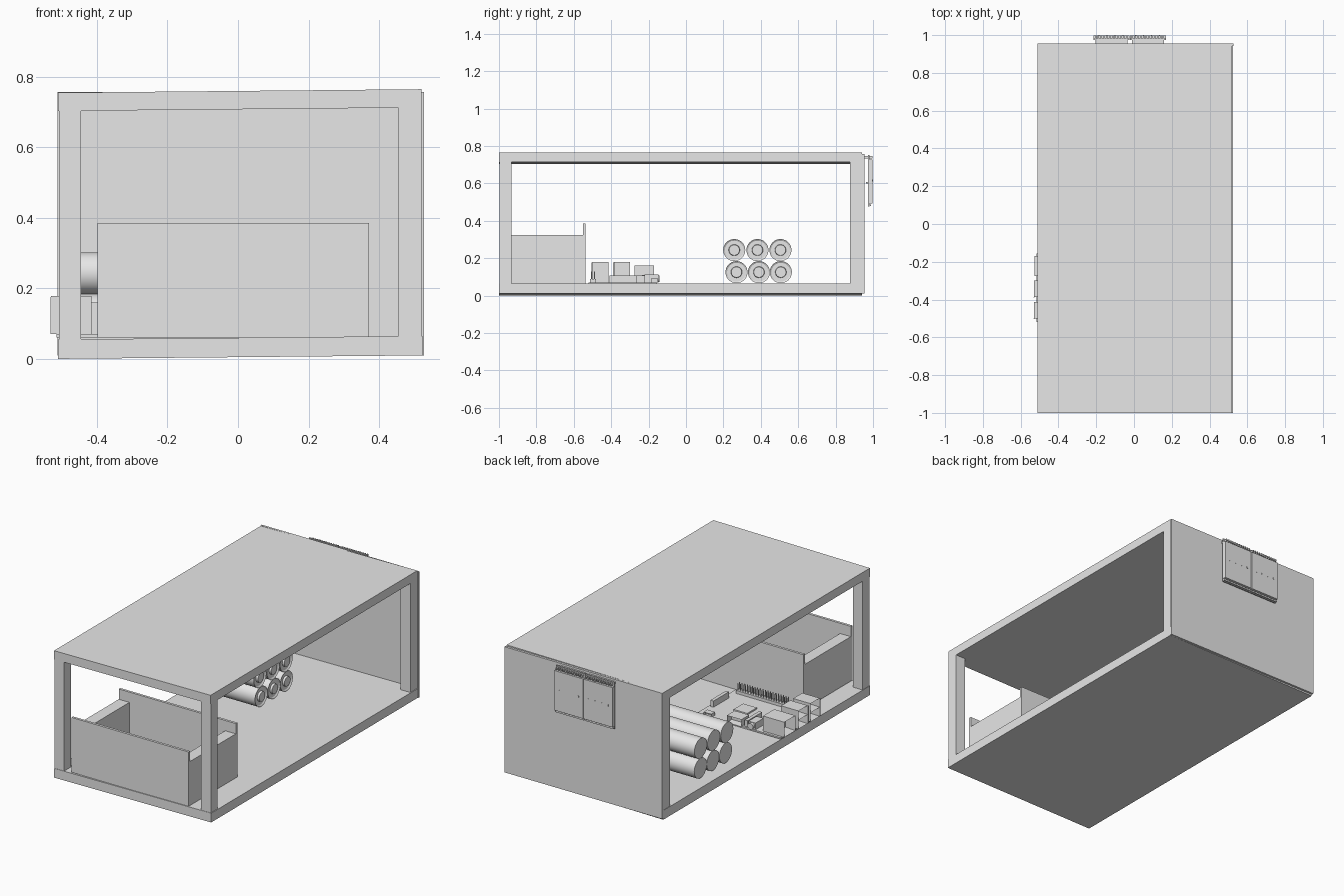
import bpy
import bmesh
from math import pi
from mathutils import Matrix, Vector

if "Cube" in bpy.data.objects:
    bpy.data.objects.remove(bpy.data.objects["Cube"])

grey = bpy.data.materials.new("light_grey")
grey.use_nodes = True
grey.diffuse_color = (0.8, 0.8, 0.8, 1)
grey.node_tree.nodes["Principled BSDF"].inputs["Base Color"].default_value = (0.8, 0.8, 0.8, 1)

TILT = 0.0095  # slight sideways slope of the frame


def finish(name, bm):
    mesh = bpy.data.meshes.new(name)
    bm.normal_update()
    bm.to_mesh(mesh)
    bm.free()
    mesh.materials.append(grey)
    obj = bpy.data.objects.new(name, mesh)
    bpy.context.collection.objects.link(obj)
    return obj


def add_box(bm, x, y, z):
    lo, hi = Vector((x[0], y[0], z[0])), Vector((x[1], y[1], z[1]))
    mat = Matrix.Translation((lo + hi) / 2) @ Matrix.Diagonal((*(hi - lo), 1))
    return bmesh.ops.create_cube(bm, size=1, matrix=mat)["verts"]


def box(name, x, y, z, tilted=False):
    bm = bmesh.new()
    for v in add_box(bm, x, y, z):
        if tilted:
            v.co.z += TILT * (v.co.x + 0.51)
    return finish(name, bm)


def socket(name, x, y, z, facing, rim=0.007, depth=0.06):
    """Box with a recessed opening on the side it faces."""
    bm = bmesh.new()
    add_box(bm, x, y, z)
    bm.normal_update()
    face = max(bm.faces, key=lambda f: f.normal.dot(facing))
    bmesh.ops.inset_region(bm, faces=[face], thickness=rim)
    bmesh.ops.translate(bm, verts=face.verts, vec=-depth * Vector(facing))
    return finish(name, bm)


def add_cylinder(bm, centre, radius, length, axis="X", sides=40):
    turn = Matrix.Rotation(pi / 2, 4, "Y" if axis == "X" else "X")
    made = bmesh.ops.create_cone(bm, cap_ends=True, segments=sides, radius1=radius,
                                 radius2=radius, depth=length,
                                 matrix=Matrix.Translation(centre) @ turn)
    for f in {f for v in made["verts"] for f in v.link_faces}:
        f.smooth = len(f.verts) == 4


# Frame: two slabs, four posts and the back wall
box("bottom_slab", (-0.51, 0.524), (-1, 0.942), (0, 0.055), True)
box("top_slab", (-0.51, 0.52), (-1, 0.942), (0.703, 0.755), True)
for side, xs in (("right", (-0.508, -0.445)), ("left", (0.455, 0.52))):
    for end, ys in (("front", (-0.998, -0.933)), ("back", (0.877, 0.942))):
        box(f"{end}_{side}_post", xs, ys, (0.054, 0.704), True)
box("back_wall", (-0.512, 0.527), (0.942, 0.955), (0.01, 0.757))

# Open tray at the front: tall end plates, lower thick sides
TX, TZ = (-0.398, 0.372), 0.06
box("tray_front", TX, (-0.995, -0.98), (TZ, 0.386))
box("tray_back", TX, (-0.552, -0.537), (TZ, 0.386))
box("tray_side_right", (TX[0], TX[0] + 0.07), (-0.98, -0.552), (TZ, 0.325))
box("tray_side_left", (TX[1] - 0.07, TX[1]), (-0.98, -0.552), (TZ, 0.325))
box("tray_floor", (TX[0] + 0.07, TX[1] - 0.07), (-0.98, -0.552), (TZ, 0.075))

# Battery pack: two rows of three cells with a raised contact on one end
for row, (z, ys) in enumerate(((0.125, (0.27, 0.39, 0.507)), (0.243, (0.258, 0.382, 0.505)))):
    for i, y in enumerate(ys):
        bm = bmesh.new()
        add_cylinder(bm, (-0.243, y, z), 0.059, 0.415)
        end = max(bm.faces, key=lambda f: f.calc_center_median().x)
        for inset, push in ((0.009, -0.006), (0.02, 0), (0.002, 0.012)):
            bmesh.ops.inset_region(bm, faces=[end], thickness=inset)
            bmesh.ops.translate(bm, verts=end.verts, vec=(push, 0, 0))
        finish(f"battery_{row + 1}_{i + 1}", bm)

# Circuit board with its sockets
BZ = 0.07
OUT, REAR = Vector((-1, 0, 0)), Vector((0, 1, 0))
box("circuit_board", (-0.515, 0.037), (-0.52, -0.155), (0.061, BZ))
for i, y in enumerate((-0.5, -0.386)):
    for level in range(2):
        z = BZ + level * 0.054
        socket(f"double_port_{i + 1}_{level + 1}", (-0.53, -0.415), (y, y + 0.086),
               (z, z + 0.054), OUT)
    box(f"port_flange_{i + 1}", (-0.532, -0.526), (y - 0.004, y), (BZ, 0.176))
socket("network_port", (-0.528, -0.388), (-0.275, -0.17), (BZ, 0.16), OUT, 0.012)
socket("video_port", (-0.26, -0.165), (-0.222, -0.148), (BZ, 0.112), REAR, 0.006, 0.04)
socket("power_port", (-0.06, -0.01), (-0.187, -0.15), (BZ, 0.09), REAR, 0.004, 0.02)
box("audio_body", (-0.345, -0.3), (-0.235, -0.16), (BZ, 0.11))
bm = bmesh.new()
add_cylinder(bm, (-0.3225, -0.152, 0.09), 0.018, 0.018, "Y", 20)
finish("audio_barrel", bm)
box("camera_connector", (-0.29, -0.27), (-0.3, -0.165), (BZ, 0.107))
box("display_connector", (0.005, 0.025), (-0.41, -0.265), (BZ, 0.107))
box("main_chip", (-0.2, -0.11), (-0.38, -0.29), (BZ, 0.079))
box("memory_chip", (-0.36, -0.3), (-0.35, -0.29), (BZ, 0.079))

# Double row of header pins
box("header_base", (-0.33, 0.008), (-0.514, -0.48), (BZ, 0.088))
bm = bmesh.new()
for i in range(20):
    for y in (-0.505, -0.489):
        x = -0.322 + i * 0.017
        add_box(bm, (x - 0.002, x + 0.002), (y - 0.002, y + 0.002), (0.086, 0.128))
finish("header_pins", bm)

# Two display modules hung on the back wall
for i, x in enumerate((-0.215, -0.021)):
    xs = (x, x + 0.19)
    box(f"display_board_{i + 1}", xs, (0.974, 0.981), (0.475, 0.752))
    box(f"display_block_{i + 1}", xs, (0.981, 0.998), (0.492, 0.728))
    box(f"display_spacer_{i + 1}", (x + 0.01, x + 0.18), (0.955, 0.974), (0.732, 0.745))
    bm = bmesh.new()
    for k in range(12):
        px = x + 0.012 + k * 0.015
        add_box(bm, (px - 0.004, px + 0.004), (0.981, 0.998), (0.734, 0.746))
        add_box(bm, (px - 0.002, px + 0.002), (0.963, 0.974), (0.6, 0.606))
    finish(f"display_pins_{i + 1}", bm)
    bm = bmesh.new()
    for k in range(4):
        px = x + 0.03 + k * 0.042
        add_box(bm, (px - 0.003, px + 0.003), (0.997, 1.0), (0.61, 0.62))
    finish(f"display_dots_{i + 1}", bm)
    box(f"display_lip_{i + 1}", xs, (0.981, 0.99), (0.478, 0.487))
